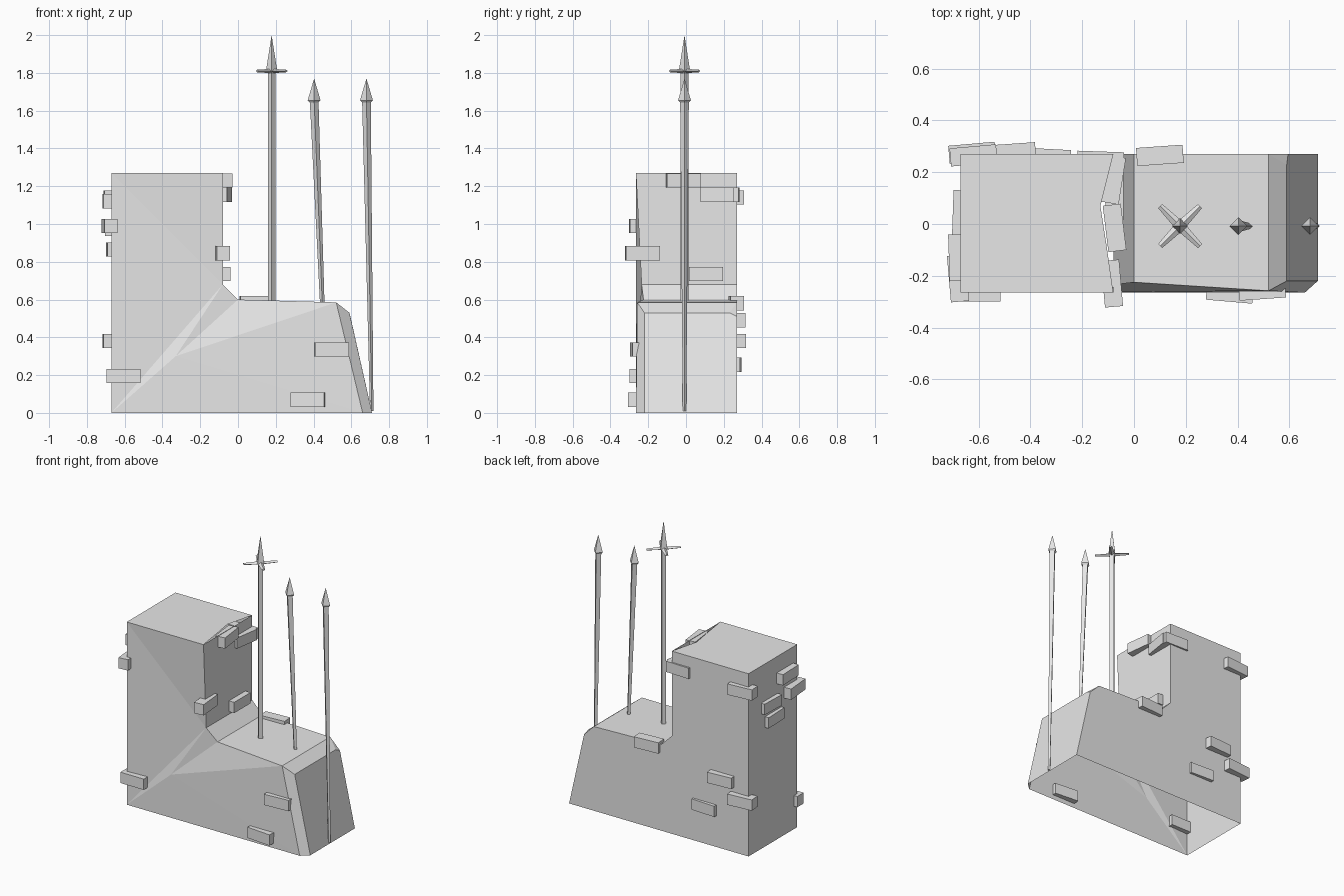
import bpy
import bmesh
from math import radians
from mathutils import Matrix, Vector

cube = bpy.data.objects.get("Cube")
if cube:
    bpy.data.objects.remove(cube, do_unlink=True)

stone = bpy.data.materials.new("light_grey_stone")
stone.use_nodes = True
stone.diffuse_color = (0.8, 0.8, 0.8, 1)
stone.node_tree.nodes["Principled BSDF"].inputs["Base Color"].default_value = (0.8, 0.8, 0.8, 1)


def finish(name, bm, recalc=True):
    """Turn a bmesh into a flat shaded stone object."""
    if recalc:
        bmesh.ops.recalc_face_normals(bm, faces=bm.faces[:])
    mesh = bpy.data.meshes.new(name)
    bm.to_mesh(mesh)
    bm.free()
    mesh.materials.append(stone)
    obj = bpy.data.objects.new(name, mesh)
    bpy.context.scene.collection.objects.link(obj)
    return obj


# Wall: a tall tower with a low shoulder, open underneath
FRONT, BACK = -0.265, 0.27
corners = {
    "front_foot": (-0.67, FRONT, 0), "front_toe": (0.66, FRONT, 0),
    "front_end": (0.71, -0.22, 0), "front_cut": (0.59, -0.22, 0.53),
    "front_lip": (0.52, -0.258, 0.585), "front_step": (0, -0.225, 0.6),
    "front_bend": (-0.08, -0.235, 0.68), "front_peak": (-0.08, FRONT, 1.27),
    "front_top": (-0.67, FRONT, 1.27), "front_fold": (-0.33, FRONT, 0.3),
    "back_foot": (-0.67, BACK, 0), "back_toe": (0.71, BACK, 0),
    "back_side": (0.595, BACK, 0.51), "back_cut": (0.59, 0.23, 0.53),
    "back_lip": (0.52, BACK, 0.585), "back_step": (0, BACK, 0.6),
    "back_bend": (-0.08, BACK, 0.68), "back_peak": (-0.08, BACK, 1.27),
    "back_top": (-0.67, BACK, 1.27),
    "notch_a": (-0.13, 0.07, 1.27), "notch_b": (-0.105, -0.09, 1.27),
}
panels = [
    # folded front
    "front_foot front_bend front_top", "front_bend front_peak front_top",
    "front_foot front_fold front_bend", "front_fold front_step front_bend",
    "front_fold front_lip front_step", "front_foot front_toe front_fold",
    "front_fold front_toe front_lip",
    # back and tower side
    "back_foot back_toe back_side back_lip back_step back_bend back_peak back_top",
    "front_foot back_foot back_top front_top",
    # tower top with a chipped edge, inner wall and shoulder
    "front_top front_peak notch_b notch_a back_peak back_top",
    "front_peak front_bend back_bend back_peak",
    "front_bend front_step back_step back_bend",
    "front_step front_lip back_lip back_step",
    # bevelled sloping end
    "front_lip front_cut back_cut back_lip", "back_lip back_cut back_side",
    "front_lip front_toe front_end front_cut",
    "front_cut front_end back_toe back_side back_cut",
]
bm = bmesh.new()
verts = {key: bm.verts.new(co) for key, co in corners.items()}
for panel in panels:
    bm.faces.new([verts[key] for key in panel.split()])
finish("broken_wall", bm)


# Loose bricks: centre, size, turn about z
def brick(name, centre, size, turn=0):
    bm = bmesh.new()
    bmesh.ops.create_cube(bm, size=1)
    bm.transform(Matrix.Translation(centre) @ Matrix.Rotation(radians(turn), 4, "Z")
                 @ Matrix.Diagonal((*size, 1)))
    finish(name, bm)


LONG_X, LONG_Y = (0.18, 0.07, 0.075), (0.07, 0.18, 0.075)
front_bricks = [(-0.605, -0.265, 0.195, 0), (0.495, -0.255, 0.335, 4), (0.37, -0.265, 0.07, -5)]
back_bricks = [(0.1, 0.265, 0.58, 4), (-0.13, 0.245, 1.155, -2), (-0.47, 0.275, 0.49, 4),
               (-0.335, 0.255, 0.255, -3), (-0.625, 0.275, 0.38, 5), (-0.62, 0.265, 1.14, 5)]
tower_bricks = [(-0.68, -0.13, 1.12, 2), (-0.68, -0.21, 0.99, 5), (-0.665, 0.04, 0.975, -2),
                (-0.66, 0, 0.865, 2)]
inner_bricks = [(-0.075, -0.015, 1.23, 7), (-0.085, -0.23, 0.845, 5), (-0.075, 0.105, 0.735, 0),
                (-0.08, 0.17, 1.155, -9)]
for side, size, rows in (("front", LONG_X, front_bricks), ("back", LONG_X, back_bricks),
                         ("tower", LONG_Y, tower_bricks), ("inner", LONG_Y, inner_bricks)):
    for i, (x, y, z, turn) in enumerate(rows):
        brick(f"{side}_brick_{i + 1}", (x, y, z), size, turn)


# Spears: tapered square shafts with pointed heads
def cone(bm, start, end, r_start, r_end, sides=4):
    start, end = Vector(start), Vector(end)
    axis = end - start
    place = Matrix.Translation((start + end) / 2) @ axis.to_track_quat("Z", "Y").to_matrix().to_4x4()
    bmesh.ops.create_cone(bm, cap_ends=True, segments=sides, radius1=r_start,
                          radius2=r_end, depth=axis.length, matrix=place)


def spear(name, foot, neck, radii, head_radius, head_length):
    bm = bmesh.new()
    cone(bm, foot, neck, *radii)
    collar = Vector(neck)
    cone(bm, collar - Vector((0, 0, 0.012)), collar, radii[1], head_radius)
    cone(bm, collar, collar + Vector((0, 0, head_length)), head_radius, 0)
    return finish(name, bm)


Y = -0.008
spear("tall_spear", (0.178, Y, 0.59), (0.178, Y, 1.81), (0.02, 0.02), 0.03, 0.19)
spear("middle_spear", (0.446, Y, 0.58), (0.403, Y, 1.655), (0.012, 0.023), 0.034, 0.115)
spear("end_spear", (0.708, Y, 0.01), (0.68, Y, 1.655), (0.009, 0.023), 0.034, 0.115)

# Crossguard: four flat tapering arms set diagonally
bm = bmesh.new()
for sx in (-1, 1):
    for sy in (-1, 1):
        arm = Vector((sx, sy, 0)) * 0.077
        cone(bm, (0, 0, 0), arm, 0.02, 0.011)
bmesh.ops.scale(bm, vec=(1, 1, 0.6), verts=bm.verts[:])
guard = finish("spear_crossguard", bm)
guard.location = (0.178, Y, 1.81)
